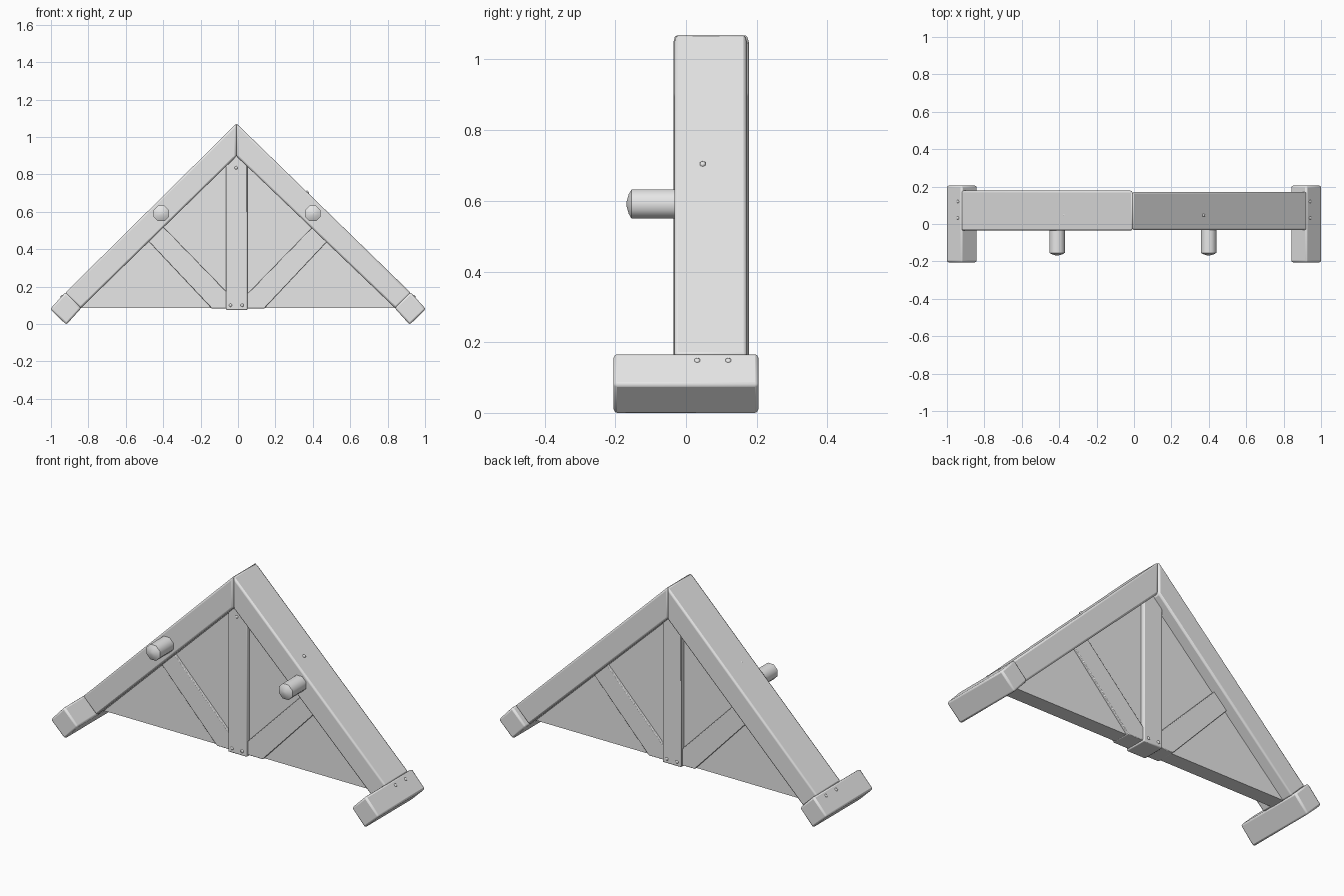
import bpy, bmesh, math
from mathutils import Vector

if "Cube" in bpy.data.objects:
    bpy.data.objects.remove(bpy.data.objects["Cube"], do_unlink=True)

GREY = (0.8, 0.8, 0.8, 1.0)
mat = bpy.data.materials.new("plain grey")
mat.use_nodes = True
mat.diffuse_color = GREY
mat.node_tree.nodes["Principled BSDF"].inputs["Base Color"].default_value = GREY


def finish(name, bm, bevel=0.0, smooth_angle=35):
    bmesh.ops.recalc_face_normals(bm, faces=bm.faces)
    mesh = bpy.data.meshes.new(name)
    bm.to_mesh(mesh)
    bm.free()
    mesh.materials.append(mat)
    obj = bpy.data.objects.new(name, mesh)
    bpy.context.collection.objects.link(obj)
    if bevel:
        mod = obj.modifiers.new("soft edges", "BEVEL")
        mod.width = bevel
        mod.segments = 2
    bpy.ops.object.select_all(action="DESELECT")
    obj.select_set(True)
    bpy.context.view_layer.objects.active = obj
    bpy.ops.object.shade_smooth_by_angle(angle=math.radians(smooth_angle))


def prism(name, outline, y0, y1, bevel=0.0, side=1):
    """Extrude an (x, z) outline from y0 to y1; side=-1 mirrors it in x."""
    bm = bmesh.new()
    face = bm.faces.new([bm.verts.new((side * x, y0, z)) for x, z in outline])
    out = bmesh.ops.extrude_face_region(bm, geom=[face])
    verts = [v for v in out["geom"] if isinstance(v, bmesh.types.BMVert)]
    bmesh.ops.translate(bm, verts=verts, vec=(0, y1 - y0, 0))
    finish(name, bm, bevel)


def rod(name, base, direction, rings, sides=8):
    """Capped round bar: rings are (distance along direction, radius)."""
    bm = bmesh.new()
    turn = Vector(direction).to_track_quat("Z", "Y")
    loops = []
    for dist, radius in rings:
        loops.append([bm.verts.new(Vector(base) + turn @ Vector((
            radius * math.cos(math.tau * (i + 0.5) / sides),
            radius * math.sin(math.tau * (i + 0.5) / sides), dist)))
            for i in range(sides)])
    for a, b in zip(loops, loops[1:]):
        for i in range(sides):
            j = (i + 1) % sides
            bm.faces.new((a[i], a[j], b[j], b[i]))
    bm.faces.new(loops[0])
    bm.faces.new(loops[-1])
    finish(name, bm, smooth_angle=50)


def nail(name, base, direction):
    rod(name, base, direction, [(-0.01, 0.009), (0.002, 0.009), (0.005, 0.005)], 6)


# Infill panel between the timbers
prism("infill_panel", [(-0.86, 0.085), (0.86, 0.085), (0, 0.92)], 0.028, 0.112)

# Centre post with a pointed top under the ridge
POST_FRONT, POST_BACK = 0.005, 0.135
prism("centre_post", [(-0.065, 0.075), (0.05, 0.075), (0.05, 0.86),
                      (-0.008, 0.91), (-0.065, 0.85)], POST_FRONT, POST_BACK, 0.005)

for side, label in ((1, "left"), (-1, "right")):
    seam = -0.008 * side
    # Sloping rafter, mitred at the ridge
    prism(label + "_rafter", [(seam, 1.072), (0.925, 0.165), (0.842, 0.083), (seam, 0.897)],
          -0.033 if side > 0 else -0.036, 0.172 if side > 0 else 0.178, 0.01, side)
    # Eave beam end across the foot of the rafter
    prism(label + "_eave_beam", [(1.004, 0.08), (0.918, -0.004), (0.838, 0.085), (0.922, 0.17)],
          -0.205, 0.205, 0.01, side)
    # Diagonal brace from post foot to rafter
    prism(label + "_brace", [(0.03, 0.083), (0.14, 0.083), (0.49, 0.455), (0.41, 0.53), (0.03, 0.14)],
          0.015, 0.125, 0.003, side)
    # Peg with a blunt tip
    rod(label + "_peg", (side * 0.405 - 0.006, 0, 0.591), (0, -1, 0),
        [(0, 0.045), (0.154, 0.045), (0.162, 0.03), (0.168, 0.008)])
    # Nail heads on the upper faces
    up = (side * 0.7, 0, 0.71)
    nail(label + "_rafter_nail", (side * 0.373, 0.047, 0.705), up)
    for y in (0.032, 0.12):
        nail(label + "_eave_nail", (side * 0.941, y, 0.148), up)

# Nail heads on the centre post
nail("post_top_nail", (-0.01, POST_FRONT, 0.835), (0, -1, 0))
for x in (-0.04, 0.022):
    nail("post_front_nail", (x, POST_FRONT, 0.1), (0, -1, 0))
    nail("post_back_nail", (x, POST_BACK, 0.1), (0, 1, 0))
